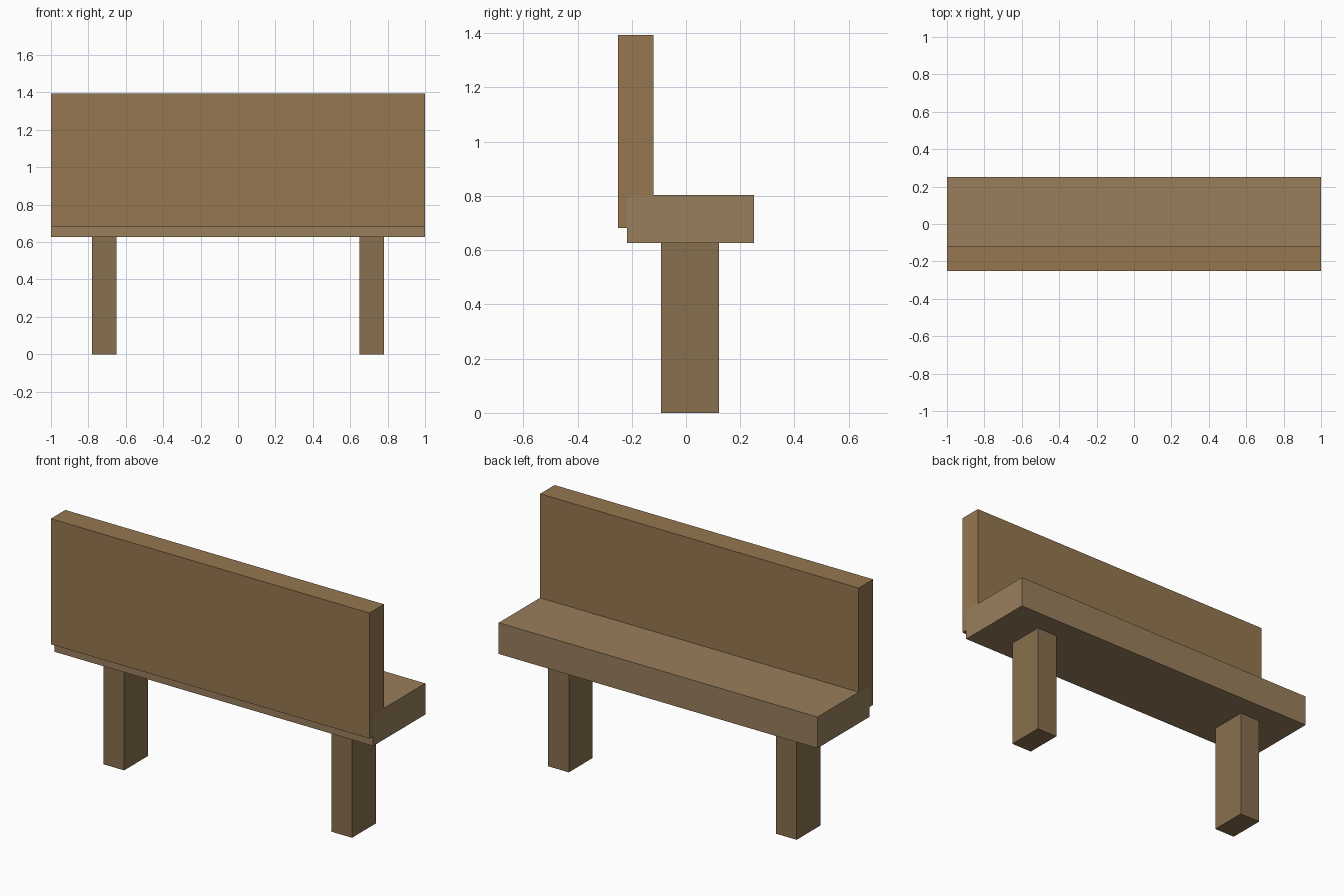
import bpy

if "Cube" in bpy.data.objects:
    bpy.data.objects.remove(bpy.data.objects["Cube"])


def material(name, rgb):
    mat = bpy.data.materials.new(name)
    mat.diffuse_color = (*rgb, 1)
    mat.use_nodes = True
    mat.node_tree.nodes["Principled BSDF"].inputs["Base Color"].default_value = mat.diffuse_color
    return mat


def box(name, x, y, z, mat):
    """Box from (min, max) ranges on each axis."""
    centre = [(a + b) / 2 for a, b in (x, y, z)]
    bpy.ops.mesh.primitive_cube_add(size=1, location=centre)
    obj = bpy.context.object
    obj.name = name
    obj.scale = [b - a for a, b in (x, y, z)]
    bpy.ops.object.transform_apply(location=False, rotation=False, scale=True)
    obj.data.materials.append(mat)
    return obj


seat_wood = material("seat_wood", (0.32, 0.21, 0.108))
back_wood = material("back_wood", (0.30, 0.185, 0.08))
leg_wood = material("leg_wood", (0.25, 0.16, 0.077))

# Seat slab and upright backrest, whose foot overlaps the seat's edge
box("seat", (-1, 1), (-0.217, 0.25), (0.627, 0.804), seat_wood)
box("backrest", (-0.9995, 0.9995), (-0.25, -0.12), (0.682, 1.394), back_wood)

# Two legs, mirrored about the middle
for side, name in ((-1, "left_leg"), (1, "right_leg")):
    x = sorted((side * 0.65, side * 0.78))
    box(name, x, (-0.092, 0.122), (0, 0.627), leg_wood)
